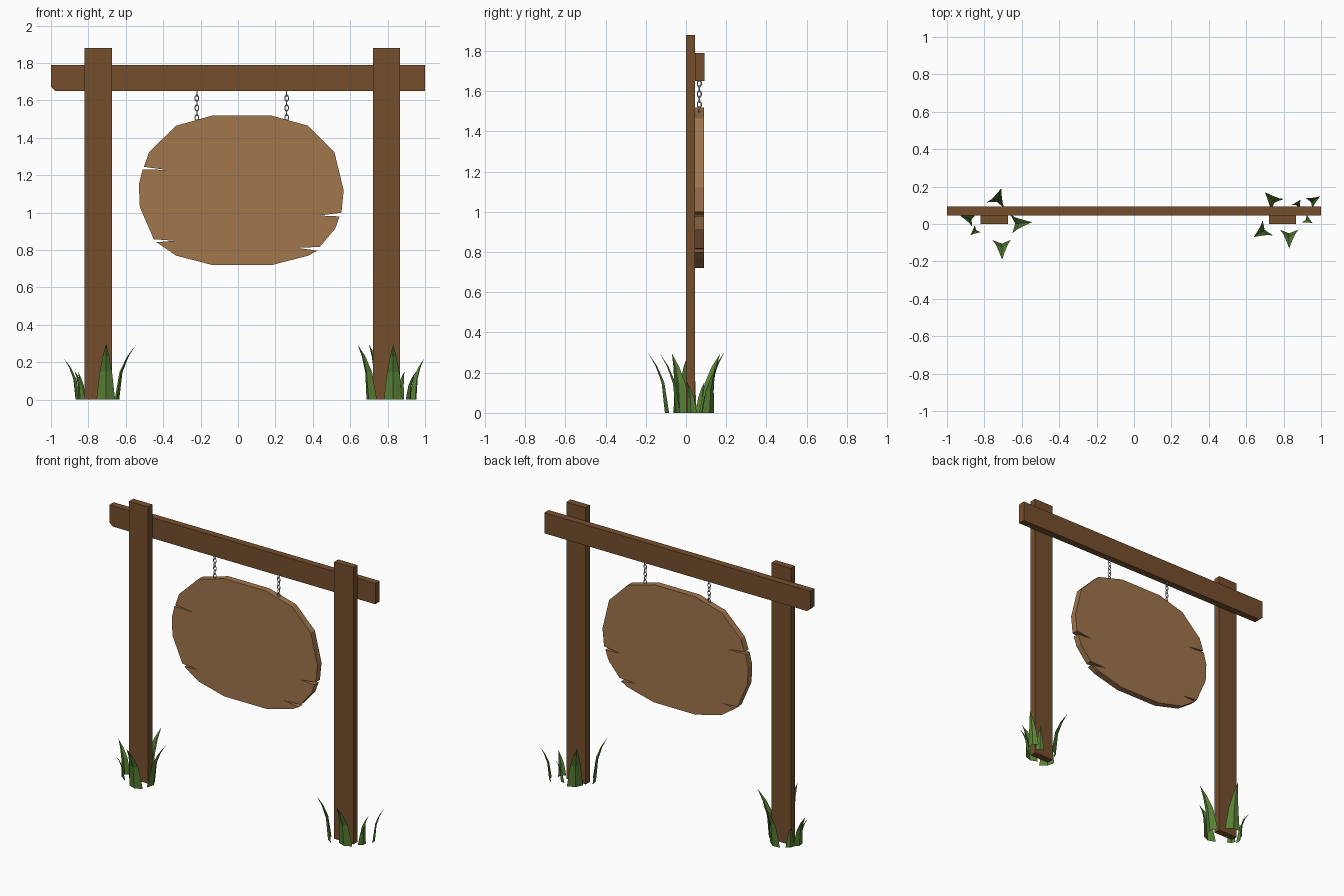
import bpy, bmesh, math
from mathutils import Vector, Matrix

if "Cube" in bpy.data.objects:
    bpy.data.objects.remove(bpy.data.objects["Cube"])


def material(name, rgb):
    m = bpy.data.materials.new(name)
    m.diffuse_color = (*rgb, 1)
    m.use_nodes = True
    m.node_tree.nodes["Principled BSDF"].inputs["Base Color"].default_value = m.diffuse_color
    return m


WOOD = material("dark_wood", (0.18, 0.078, 0.027))
BOARD = material("light_wood", (0.355, 0.18, 0.073))
GRASS = material("grass_green", (0.10, 0.22, 0.036))


def finish(name, bm, mat=None):
    me = bpy.data.meshes.new(name)
    bm.to_mesh(me)
    bm.free()
    ob = bpy.data.objects.new(name, me)
    bpy.context.collection.objects.link(ob)
    if mat:
        me.materials.append(mat)
    return ob


def slab(name, outline, y0, y1, mat):
    """Extrude an x-z outline from y0 to y1."""
    bm = bmesh.new()
    face = bm.faces.new([bm.verts.new((x, y0, z)) for x, z in outline])
    ext = bmesh.ops.extrude_face_region(bm, geom=[face])
    moved = [v for v in ext["geom"] if isinstance(v, bmesh.types.BMVert)]
    bmesh.ops.translate(bm, vec=(0, y1 - y0, 0), verts=moved)
    bmesh.ops.recalc_face_normals(bm, faces=bm.faces)
    return finish(name, bm, mat)


# Posts and crossbeam (one corner chipped)
for side, x0, x1 in (("left", -0.82, -0.675), ("right", 0.722, 0.867)):
    slab(side + "_post", [(x0, 0), (x1, 0), (x1, 1.88), (x0, 1.88)], 0, 0.046, WOOD)
slab("crossbeam", [(-0.975, 1.65), (1, 1.65), (1, 1.79), (-1, 1.79), (-1, 1.673)],
     0.046, 0.093, WOOD)

# Oval hanging board with four cracks cut into the rim
slab("sign_board", [
    (-0.135, 1.52), (0.175, 1.52), (0.375, 1.465), (0.515, 1.325), (0.565, 1.12),
    (0.553, 1.0), (0.435, 0.985), (0.543, 0.98), (0.52, 0.915), (0.437, 0.817),
    (0.315, 0.812), (0.425, 0.797), (0.375, 0.77), (0.18, 0.72), (-0.135, 0.72),
    (-0.33, 0.77), (-0.435, 0.842), (-0.34, 0.85), (-0.45, 0.858), (-0.525, 1.03),
    (-0.53, 1.15), (-0.51, 1.232), (-0.375, 1.228), (-0.503, 1.245),
    (-0.475, 1.325), (-0.33, 1.465)], 0.046, 0.09, BOARD)


def add_link(bm, centre, turn, major=0.0105, minor=0.003, n=8):
    """One oval chain link with a square section."""
    mat = Matrix.Translation(centre) @ Matrix.Rotation(turn, 4, "Z")
    rings = []
    for i in range(n):
        a = math.tau * (i + 0.5) / n
        ring = []
        for j in range(4):
            b = math.tau * j / 4
            r = major + minor * math.cos(b)
            ring.append(bm.verts.new(mat @ Vector(
                (r * math.cos(a), minor * math.sin(b), 1.5 * r * math.sin(a)))))
        rings.append(ring)
    for i in range(n):
        p, q = rings[i], rings[(i + 1) % n]
        for j in range(4):
            k = (j + 1) % 4
            bm.faces.new((p[j], q[j], q[k], p[k]))


# Chains
for side, x in (("left", -0.22), ("right", 0.26)):
    bm = bmesh.new()
    for i in range(6):
        add_link(bm, (x, 0.066, 1.508 + 0.026 * i), math.pi / 2 * (i % 2))
    bmesh.ops.recalc_face_normals(bm, faces=bm.faces)
    finish(side + "_chain", bm)


def add_blade(bm, base, tip, height, width):
    """Folded grass blade curving outward from base to tip."""
    lean = Vector((tip[0] - base[0], tip[1] - base[1], 0))
    out = lean.normalized()
    across = Vector((-out.y, out.x, 0))
    prev = None
    for h, bend, w in ((0, 0, 1), (0.5, 0.22, 0.66), (0.78, 0.57, 0.34), (1, 1, 0)):
        mid = Vector((*base, height * h)) + lean * bend
        if w == 0:
            t = bm.verts.new(mid)
            row = [t, t, t]
        else:
            row = [bm.verts.new(mid + across * (s * width * w / 2)
                                + out * ((1 - abs(s)) * 0.2 * width * w))
                   for s in (-1, 0, 1)]
        if prev:
            for a in (0, 1):
                loop = [prev[a], prev[a + 1], row[a + 1]]
                if w:
                    loop.append(row[a])
                bm.faces.new(loop)
        prev = row


# Grass tufts: base, tip, height, width
tufts = {
    "left": [((-0.74, 0.10), (-0.71, 0.19), 0.30, 0.10),
             ((-0.707, -0.085), (-0.705, -0.19), 0.30, 0.10),
             ((-0.655, 0.0), (-0.545, 0.01), 0.295, 0.10),
             ((-0.855, 0.02), (-0.93, 0.045), 0.22, 0.07),
             ((-0.835, -0.025), (-0.875, -0.06), 0.155, 0.055),
             ((-0.83, 0.07), (-0.855, 0.09), 0.15, 0.055)],
    "right": [((0.765, 0.10), (0.70, 0.17), 0.295, 0.10),
              ((0.715, -0.02), (0.64, -0.07), 0.295, 0.10),
              ((0.83, -0.03), (0.83, -0.13), 0.295, 0.10),
              ((0.935, 0.11), (0.995, 0.147), 0.22, 0.07),
              ((0.91, 0.03), (0.955, 0.005), 0.155, 0.055),
              ((0.865, 0.09), (0.89, 0.13), 0.15, 0.055)],
}
for side, blades in tufts.items():
    bm = bmesh.new()
    for blade in blades:
        add_blade(bm, *blade)
    finish(side + "_grass", bm, GRASS)
